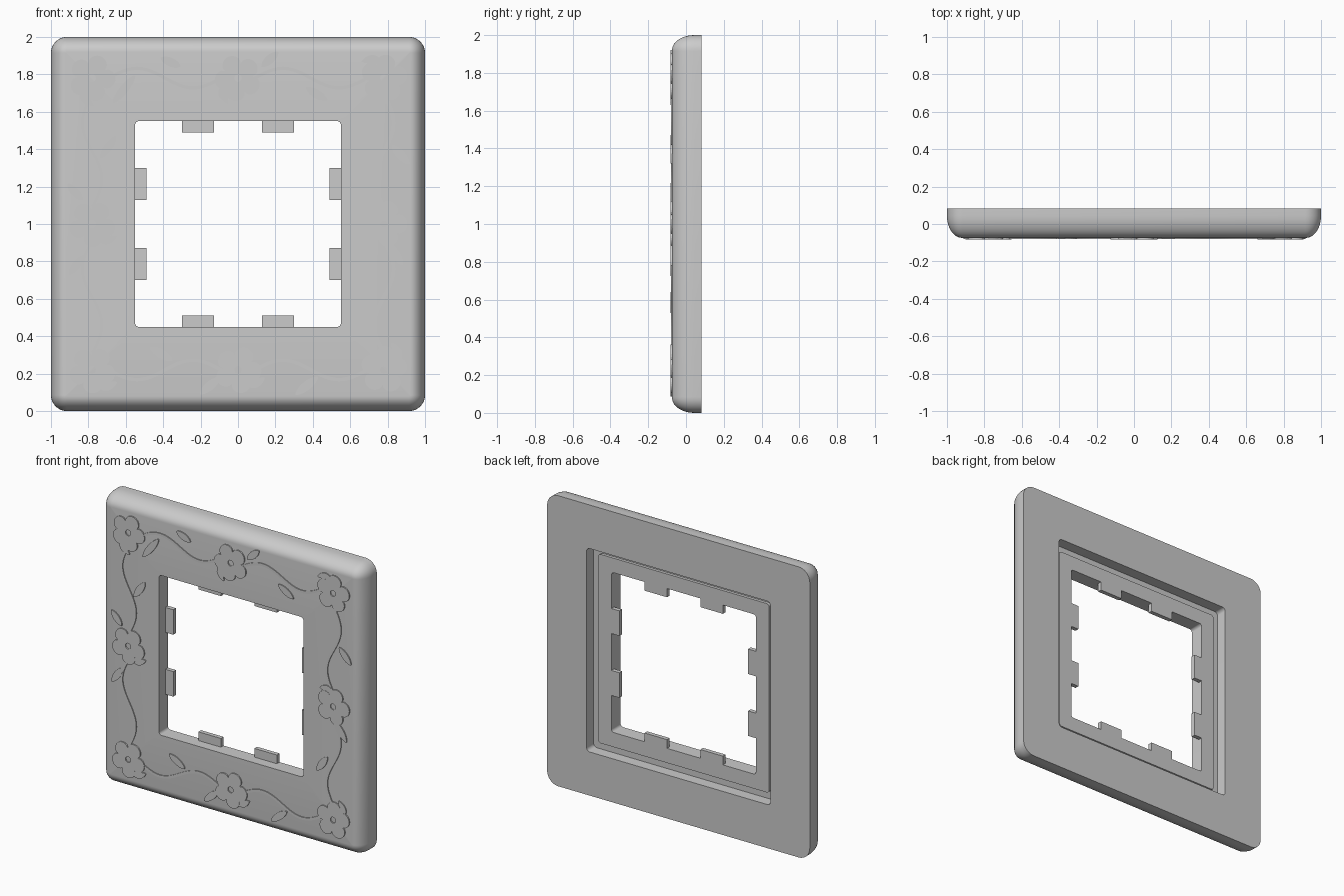
import bpy, bmesh, math
from math import sin, cos, pi, radians

if "Cube" in bpy.data.objects:
    bpy.data.objects.remove(bpy.data.objects["Cube"])

FACE, BACK = -0.074, 0.082   # front plate plane, rear plane


def make(name, loops, closed=False):
    """Bridge equal-length loops; either close the chain on itself or cap the last loop."""
    bm = bmesh.new()
    rows = [[bm.verts.new(p) for p in loop] for loop in loops]
    pairs = list(zip(rows, rows[1:]))
    if closed:
        pairs.append((rows[-1], rows[0]))
    else:
        bm.faces.new(rows[-1])
        bm.faces.new(rows[0][::-1])
    n = len(rows[0])
    for a, b in pairs:
        for i in range(n):
            j = (i + 1) % n
            bm.faces.new((a[i], a[j], b[j], b[i]))
    bmesh.ops.recalc_face_normals(bm, faces=bm.faces)
    me = bpy.data.meshes.new(name)
    bm.to_mesh(me)
    bm.free()
    ob = bpy.data.objects.new(name, me)
    bpy.context.collection.objects.link(ob)
    return ob


def rounded_square(h, y, r, seg=8):
    pts = []
    for k in range(4):
        a0 = k * pi / 2
        cx = (h - r) * (1 if k in (0, 3) else -1)
        cz = (h - r) * (1 if k in (0, 1) else -1)
        for i in range(seg + 1):
            a = a0 + i / seg * pi / 2
            pts.append((cx + r * cos(a), y, 1 + cz + r * sin(a)))
    return pts


def at(pts, y):
    return [(x, y, z) for x, z in pts]


def relief(name, pts, height):
    return make(name, [at(pts, FACE + 0.004), at(pts, FACE - height)])


# Frame body: rounded front edge, square opening, rear recess with inner lip
loops = [rounded_square(1.0, BACK, 0.085)]
for i in range(11):
    t = i / 10 * pi / 2
    h = 0.92 + 0.08 * cos(t)
    loops.append(rounded_square(h, 0.045 - 0.119 * sin(t), h - 0.915))
for h, y, r in [(0.55, FACE, 0.02), (0.55, 0.025, 0.02), (0.65, 0.025, 0.02),
                (0.65, 0.005, 0.02), (0.70, 0.005, 0.025), (0.70, BACK, 0.025)]:
    loops.append(rounded_square(h, y, r))
body = make("frame_body", loops, closed=True)
for o in bpy.context.selected_objects:
    o.select_set(False)
body.select_set(True)
bpy.context.view_layer.objects.active = body
bpy.ops.object.shade_smooth_by_angle(angle=radians(30))

# Retaining tabs, two on each side of the opening
for k in range(4):
    c, s = round(cos(k * pi / 2)), round(sin(k * pi / 2))
    for m in (-0.213, 0.213):
        quad = [(0.555, m - 0.086), (0.49, m - 0.086), (0.49, m + 0.086), (0.555, m + 0.086)]
        pts = [(u * c - v * s, 1 + u * s + v * c) for u, v in quad]
        make("retaining_tab", [at(pts, -0.004), at(pts, 0.025)])


def leaf(name, x, z, dx, dz, height=0.007, bend=0.0):
    """Pointed leaf centred on (x, z) with its long axis along (dx, dz)."""
    length = math.hypot(dx, dz)
    ux, uz = dx / length, dz / length
    pts = []
    for i in range(24):
        a = i / 24 * 2 * pi
        u = cos(a) * length / 2
        v = 0.024 * sin(a) * abs(sin(a)) ** 0.4 + bend * cos(a) ** 2
        pts.append((x + u * ux - v * uz, z + u * uz + v * ux))
    relief(name, pts, height)


# Flowers with a pierced centre and one curled leaf each
D = 0.78
flowers = [(-1, 1, -110), (0, 1, -135), (1, 1, 120), (1, 0, 110),
           (1, -1, 50), (0, -1, -40), (-1, -1, -50), (-1, 0, -50)]
N = 80
for fx, fz, ang in flowers:
    cx, cz, a0 = fx * D, 1 + fz * D, radians(ang)
    petals, hole = [], []
    for i in range(N):
        t = i / N * 2 * pi
        r = 0.08 + 0.045 * abs(cos(2.5 * t)) ** 0.6
        petals.append((cx + r * cos(t + a0 + 0.6), cz + r * sin(t + a0 + 0.6)))
        hole.append((cx + 0.02 * cos(t + a0 + 0.6), cz + 0.02 * sin(t + a0 + 0.6)))
    make("flower", [at(petals, FACE + 0.004), at(petals, FACE - 0.008),
                    at(hole, FACE - 0.008), at(hole, FACE + 0.004)], closed=True)
    leaf("flower_leaf", cx + 0.115 * cos(a0), cz + 0.115 * sin(a0),
         0.12 * cos(a0 + 0.9), 0.12 * sin(a0 + 0.9), bend=0.02)

# Wavy vines linking the flowers: side direction, outward direction, half, wave sign
spans = [((1, 0), (0, 1), -1, 1), ((1, 0), (0, 1), 1, 1),
         ((0, -1), (-1, 0), -1, 1), ((0, -1), (-1, 0), 1, 1),
         ((0, -1), (1, 0), -1, 1), ((0, -1), (1, 0), 1, 1),
         ((1, 0), (0, -1), -1, 1), ((1, 0), (0, -1), 1, -1)]
for (ax, az), (ox, oz), half, sign in spans:
    edges = ([], [])
    for i in range(33):
        f = i / 32
        u = half * D / 2 + (f - 0.5) * 0.6
        w = D + sign * 0.052 * sin(2 * pi * f)
        slope = sign * 0.052 * 2 * pi * cos(2 * pi * f) / 0.6
        k = 0.009 / math.hypot(1, slope)
        for e, side in zip(edges, (1, -1)):
            uu, ww = u - side * k * slope, w + side * k
            e.append((uu * ax + ww * ox, 1 + uu * az + ww * oz))
    relief("vine", edges[0] + edges[1][::-1], 0.006)

# Loose leaves along the vines: centre x, z and long axis
leaves = [(-.36, 1.865, .107, -.047), (-.61, 1.72, .12, .15), (.17, 1.88, .09, .08),
          (.42, 1.695, .115, -.07), (.87, 1.37, .09, -.1), (.695, .585, .08, .11),
          (.84, .84, .08, -.12), (.367, .135, .12, .095), (-.15, .135, .107, .09),
          (-.41, .305, .12, -.07), (-.865, .78, .08, .11), (-.695, 1.41, .085, .12),
          (-.87, 1.17, .08, -.09)]
for x, z, dx, dz in leaves:
    leaf("leaf", x, z, dx, dz)
